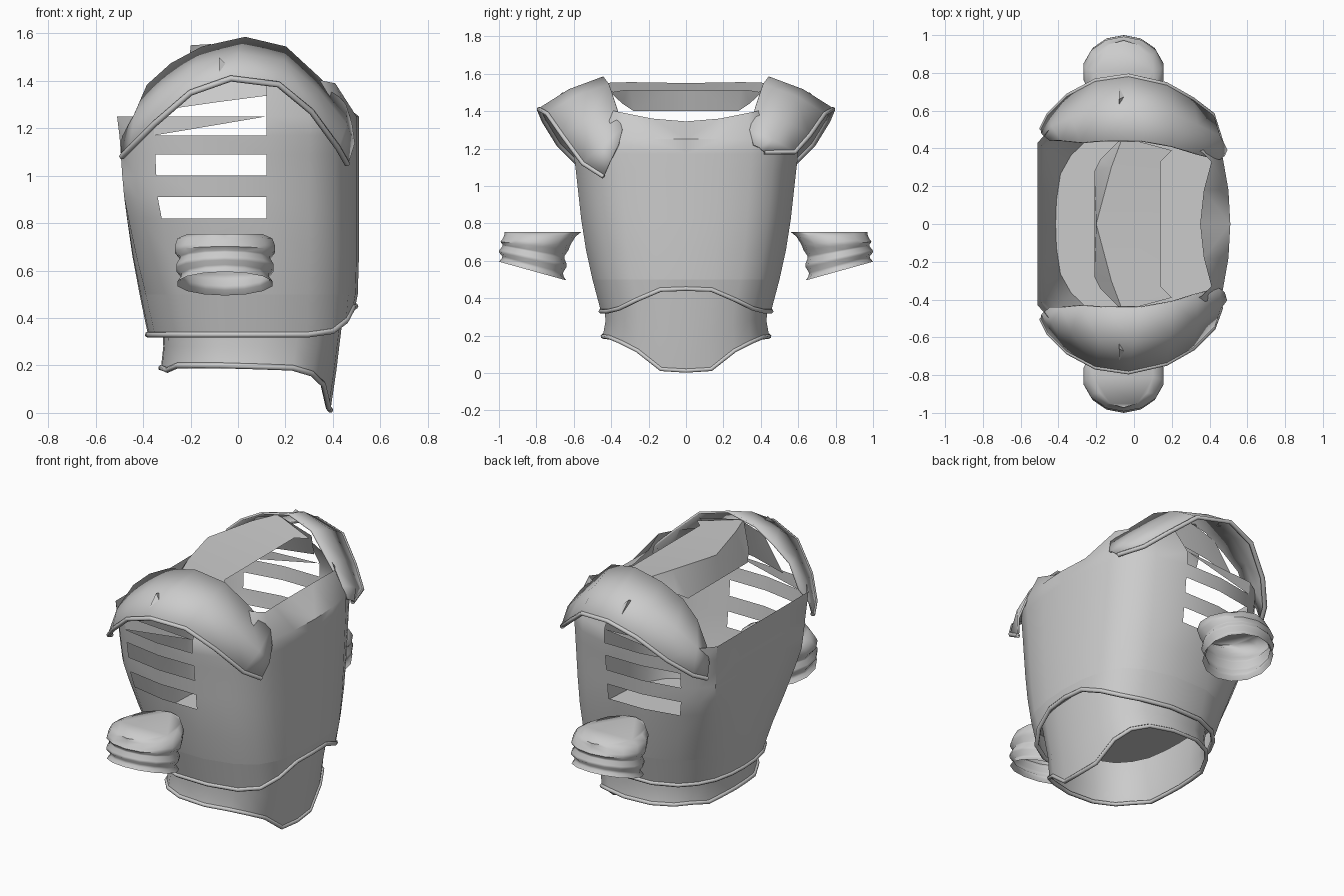
import bpy, math
from mathutils import Vector

if "Cube" in bpy.data.objects:
    bpy.data.objects.remove(bpy.data.objects["Cube"])


def loft(name, rows, closed=False, skip=lambda r, c: False, extra=(), thick=0,
         mirror=True, angle=40):
    """Skin rows of points on the +y side and mirror them to -y."""
    n = len(rows[0])
    verts = [p for row in rows for p in row]
    faces = []
    for r in range(len(rows) - 1):
        for c in range(n if closed else n - 1):
            if not skip(r, c):
                d = (c + 1) % n
                faces.append((r * n + c, r * n + d, (r + 1) * n + d, (r + 1) * n + c))
    faces += list(extra)
    mesh = bpy.data.meshes.new(name)
    mesh.from_pydata([tuple(v) for v in verts], [], faces)
    ob = bpy.data.objects.new(name, mesh)
    bpy.context.collection.objects.link(ob)
    if thick:
        s = ob.modifiers.new("thickness", 'SOLIDIFY')
        s.thickness, s.offset = thick, 0
    if mirror:
        m = ob.modifiers.new("mirror", 'MIRROR')
        m.use_axis = (False, True, False)
        m.merge_threshold = 0.002
    bpy.ops.object.select_all(action='DESELECT')
    ob.select_set(True)
    bpy.context.view_layer.objects.active = ob
    bpy.ops.object.shade_smooth_by_angle(angle=math.radians(angle))
    return ob


def bead(name, pts, radius, cyclic=False):
    """Rounded rolled edge along a path."""
    cu = bpy.data.curves.new(name, 'CURVE')
    cu.dimensions = '3D'
    cu.bevel_depth, cu.bevel_resolution, cu.use_fill_caps = radius, 1, True
    sp = cu.splines.new('POLY')
    sp.points.add(len(pts) - 1)
    for p, q in zip(sp.points, pts):
        p.co = (*q, 1)
    sp.use_cyclic_u = cyclic
    bpy.context.collection.objects.link(bpy.data.objects.new(name, cu))


def flip(p):
    return (p[0], -p[1], p[2])


def whole(half):
    return list(half) + [flip(p) for p in half[-2:0:-1]]


# Half cross-section, chest centre round to back centre; the waist is rounder
SECTION = [(.51, 0), (.50, .18), (.47, .35), (.41, .47), (.30, .55), (.12, .60),
           (-.12, .60), (-.36, .56), (-.45, .50), (-.51, .43), (-.51, .2), (-.51, 0)]
WAIST = SECTION[:6] + [(-.12, .595), (-.3, .52), (-.40, .42), (-.47, .29), (-.503, .14), (-.51, 0)]


def ring(front, back, side, zs):
    zs = zs if isinstance(zs, list) else [zs] * len(SECTION)
    pts = []
    for (xa, ya), (xb, yb), z in zip(WAIST, SECTION, zs):
        t = min(1, max(0, (z - .4) / .5))
        x, y = xa + (xb - xa) * t, ya + (yb - ya) * t
        pts.append((x / .51 * (front if x > 0 else back), y / .6 * side, z))
    return pts


# Cuirass: slatted arm openings, open collar, closed floor inside
hem = ring(.495, .38, .455, [.45, .445, .39, .345] + [.33] * 8)
levels = [(.505, .415, .50, .5), (.51, .445, .535, .66), (.51, .468, .56, .82),
          (.51, .48, .57, .91), (.51, .488, .58, 1.0), (.51, .494, .59, 1.09),
          (.51, .50, .60, 1.17), (.51, .51, .60, 1.25)]
rows = [hem] + [ring(*l) for l in levels]
neck = [(.35, 0, 1.345), (.37, .18, 1.36), (.41, .33, 1.39), (.36, .38, 1.40),
        (.28, .42, 1.42), (.12, .48, 1.45)]
rows.append(neck + rows[-1][6:])
n = len(SECTION)
loft("cuirass", rows,
     skip=lambda r, c: (r in (3, 5, 7) and c in (5, 6)) or (r == 8 and c > 4),
     extra=[tuple(range(n, 2 * n)), (8 * n + 5, 8 * n + 7, 7 * n + 7)])
bead("cuirass_hem", whole(hem), .013, True)

# Waist guard with a pointed front
tip = ring(.39, .325, .445, [.012, .02, .12, .165, .19, .195, .2, .2, .2, .18, .19, .19])
loft("waist_guard", [tip, ring(.415, .315, .43, [.18, .19, .25] + [.28] * 9),
                     ring(.45, .325, .45, .47)])
bead("waist_hem", whole(tip), .012, True)

# Shoulder guards: arched plates with a rolled outer edge; one reaches lower in front
inner = [(-.44, .44, 1.24), (-.38, .44, 1.38), (-.28, .43, 1.47), (-.15, .44, 1.54),
         (.03, .44, 1.58), (.2, .41, 1.54), (.33, .37, 1.42), (.45, .34, 1.3), (.475, .36, 1.22)]
arch = [(-.49, .5, 1.08), (-.45, .58, 1.12), (-.35, .68, 1.22), (-.2, .76, 1.35),
        (-.03, .785, 1.41), (.17, .74, 1.385), (.31, .66, 1.27)]
for side, ends in ((1, [(.415, .58, 1.18), (.465, .42, 1.18)]),
                   (-1, [(.42, .55, 1.12), (.46, .44, 1.05)])):
    outer = arch + ends
    middle = []
    for a, b in zip(inner, outer):
        m = (Vector(a) + Vector(b)) / 2
        middle.append(m + (m - Vector((0, .35, 1.1))).normalized() * .02)
    guard = [inner, middle, outer]
    if side < 0:
        guard = [[flip(p) for p in row] for row in guard]
    loft("shoulder_guard", guard, thick=.012, mirror=False)
    bead("shoulder_rim", guard[2], .013)

# Small fin on each shoulder
loft("shoulder_fin", [[(-.08, .61, 1.48), (-.04, .68, 1.46), (-.08, .74, 1.42)],
                      [(-.08, .66, 1.50)] * 3], closed=True)

# Bridge plate joining the shoulders behind the neck, with side straps under the guards
loft("neck_bridge", [[(.14, 0, 1.51), (.14, .33, 1.51), (.2, .39, 1.50)],
                     [(-.20, 0, 1.55), (-.12, .30, 1.555), (-.06, .46, 1.55)],
                     [(-.21, 0, 1.40), (-.21, .28, 1.40), (-.18, .34, 1.44)]])
loft("shoulder_strap", [[(-.2, .45, 1.5), (-.04, .45, 1.55), (.2, .41, 1.51)],
                        [(-.3, .49, 1.28), (-.09, .52, 1.31), (.14, .52, 1.34)]])

# Ribbed sleeve stubs, domed over the top and tapering against the body
N = 14
profile = [(.82, .18, .205, .545, .05), (.82, .165, .19, .565, .047), (.82, .162, .188, .58, .045),
           (.82, .18, .21, .605, .04), (.818, .18, .21, .62, .038), (.815, .165, .195, .645, .033),
           (.815, .165, .195, .655, .03), (.81, .182, .217, .68, .022),
           (.80, .182, .217, .70, .015), (.78, .19, .205, .735, .005), (.765, .207, .16, .755, 0)]
sleeve = []
for yc, ry, rx, z, tilt in profile:
    row = []
    for i in range(N):
        t = 2 * math.pi * i / N
        row.append((-.055 + rx * math.sin(t), yc + ry * math.cos(t), z + tilt * math.cos(t)))
    sleeve.append(row)
top = len(profile) - 1
loft("sleeve", sleeve, closed=True, angle=65, extra=[tuple(range(top * N, (top + 1) * N))])
